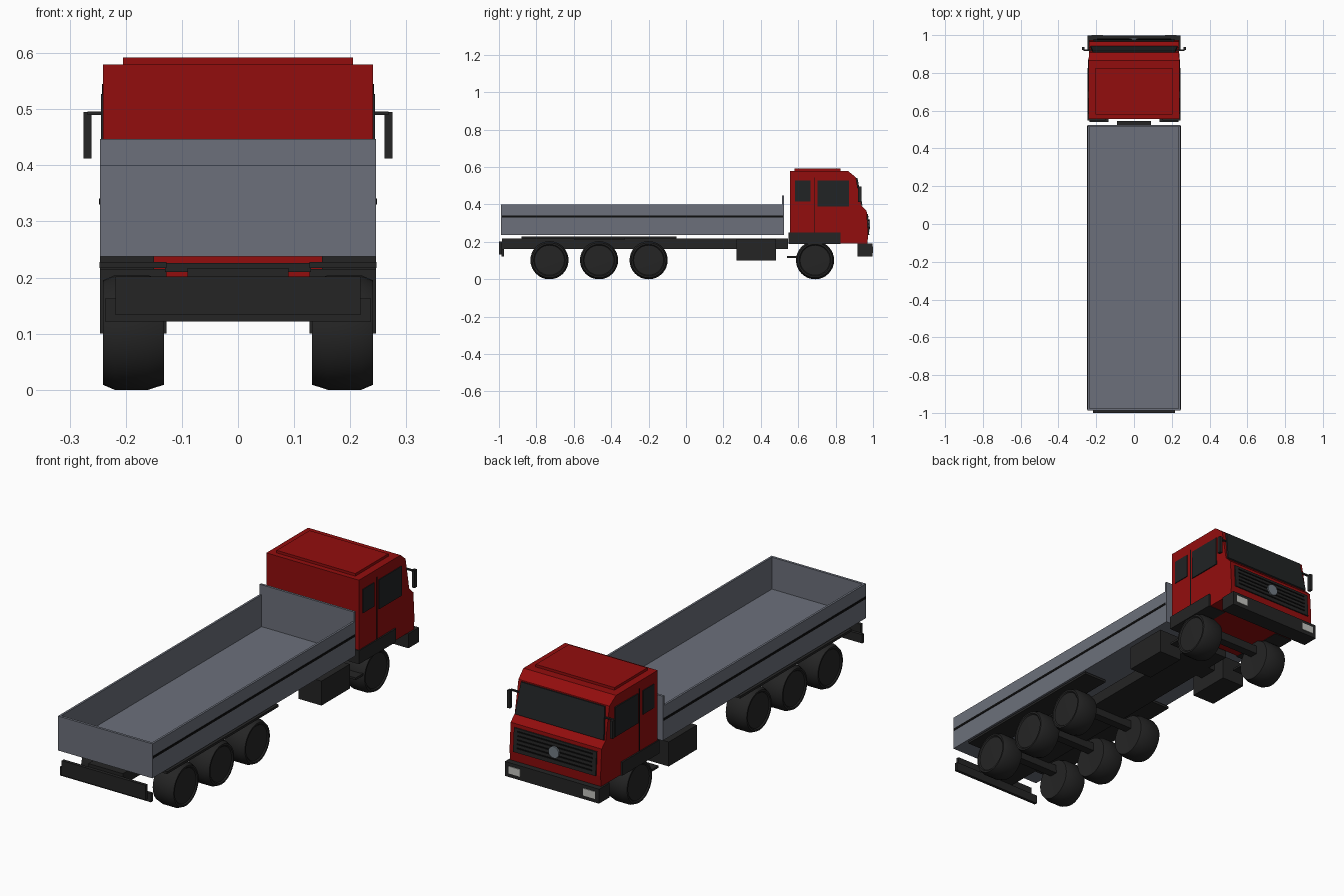
import bpy, bmesh, math
from mathutils import Matrix

if "Cube" in bpy.data.objects:
    bpy.data.objects.remove(bpy.data.objects["Cube"], do_unlink=True)


def material(name, r, g, b):
    m = bpy.data.materials.new(name)
    m.use_nodes = True
    m.diffuse_color = (r, g, b, 1)
    m.node_tree.nodes["Principled BSDF"].inputs["Base Color"].default_value = (r, g, b, 1)
    return m


RED = material("cab red", 0.29, 0.004, 0.004)
GREY = material("bed grey", 0.15, 0.163, 0.198)
BLACK = material("chassis black", 0.018, 0.018, 0.018)
STRIPE = material("trim black", 0.004, 0.004, 0.004)
GLASS = material("dark glass", 0.015, 0.017, 0.018)
LAMP = material("lamp white", 0.55, 0.55, 0.52)
SILVER = material("badge silver", 0.17, 0.2, 0.23)


def finish(name, bm, mat):
    bmesh.ops.recalc_face_normals(bm, faces=bm.faces)
    me = bpy.data.meshes.new(name)
    bm.to_mesh(me)
    bm.free()
    me.materials.append(mat)
    ob = bpy.data.objects.new(name, me)
    bpy.context.collection.objects.link(ob)
    return ob


def box(name, mat, x, y, z, both=False):
    """Box from (low, high) ranges; both=True adds its mirror across x."""
    bm = bmesh.new()
    for s in (1, -1) if both else (1,):
        size = Matrix.Diagonal((x[1] - x[0], y[1] - y[0], z[1] - z[0], 1))
        mid = Matrix.Translation((s * sum(x) / 2, sum(y) / 2, sum(z) / 2))
        bmesh.ops.create_cube(bm, size=1, matrix=mid @ size)
    return finish(name, bm, mat)


def prism(name, mat, profile, half_width):
    """Side profile (y, z) extruded across x; half_width is a function of (y, z)."""
    bm = bmesh.new()
    rings = [[bm.verts.new((s * half_width(y, z), y, z)) for y, z in profile] for s in (-1, 1)]
    n = len(profile)
    for ring in rings:
        bm.faces.new(ring)
    for i in range(n):
        j = (i + 1) % n
        bm.faces.new((rings[0][i], rings[0][j], rings[1][j], rings[1][i]))
    return finish(name, bm, mat)


def wheel_pair(name, y):
    """Turned tyres with rounded shoulders and a shallow recessed rim."""
    profile = [(0.135, 0), (0.132, 0.07), (0.132, 0.093), (0.16, 0.102), (0.22, 0.102),
               (0.241, 0.093), (0.241, 0.085), (0.236, 0.08), (0.24, 0)]
    bm = bmesh.new()
    for s in (1, -1):
        verts = [bm.verts.new((s * x, y, 0.102 + r)) for x, r in profile]
        edges = [bm.edges.new(p) for p in zip(verts, verts[1:])]
        bmesh.ops.spin(bm, geom=verts + edges, cent=(0, y, 0.102), axis=(1, 0, 0),
                       angle=math.tau, steps=32)
    bmesh.ops.remove_doubles(bm, verts=bm.verts, dist=0.0005)
    ob = finish(name, bm, BLACK)
    bpy.ops.object.select_all(action="DESELECT")
    ob.select_set(True)
    bpy.context.view_layer.objects.active = ob
    bpy.ops.object.shade_smooth_by_angle(angle=math.radians(30))


# Load bed
W = 0.246
box("bed_floor", GREY, (-W, W), (-0.985, 0.52), (0.238, 0.25))
box("bed_side_wall", GREY, (W - 0.01, W), (-0.985, 0.52), (0.238, 0.4), True)
box("bed_tailgate", GREY, (-W, W), (-0.988, -0.976), (0.238, 0.4))
box("bed_headboard", GREY, (-W, W), (0.513, 0.524), (0.238, 0.447))
box("bed_side_stripe", STRIPE, (W - 0.001, W + 0.002), (-0.983, 0.518), (0.33, 0.341), True)

# Chassis and running gear
box("chassis_frame", BLACK, (-0.09, 0.09), (-0.985, 0.545), (0.163, 0.217))
box("rear_mudguard", BLACK, (0.127, 0.247), (-0.88, -0.05), (0.217, 0.228), True)
box("side_tank", BLACK, (0.127, 0.246), (0.27, 0.48), (0.1, 0.215), True)
box("tank_bracket", BLACK, (-0.13, 0.13), (0.33, 0.42), (0.165, 0.2))
box("mudguard_bracket", BLACK, (-0.13, 0.13), (-0.6, -0.33), (0.21, 0.226))
box("rear_bumper_plate", BLACK, (-0.218, 0.218), (-1.0, -0.985), (0.133, 0.202))
box("rear_bumper_bar", BLACK, (-0.237, 0.237), (-0.986, -0.972), (0.122, 0.163))
for i, y in enumerate((-0.73, -0.465, -0.2, 0.69)):
    wheel_pair(f"wheel_pair_{i + 1}", y)
    box(f"axle_{i + 1}", BLACK, (-0.14, 0.14), (y - 0.02, y + 0.02), (0.128, 0.168))

# Cab shell
cab = [(0.555, 0.19), (0.97, 0.19), (0.974, 0.24), (0.966, 0.365), (0.935, 0.395),
       (0.908, 0.545), (0.865, 0.58), (0.555, 0.58)]
prism("cab", RED, cab, lambda y, z: 0.241 if y < 0.9 else 0.237)
box("roof_panel", RED, (-0.205, 0.205), (0.58, 0.825), (0.578, 0.592))

# Windscreen and front panel
screen = [(0.934, 0.392), (0.943, 0.396), (0.917, 0.541), (0.908, 0.54)]
prism("windscreen", GLASS, screen, lambda y, z: 0.231 if z < 0.45 else 0.218)
grille = [(0.972, 0.237), (0.98, 0.237), (0.973, 0.348), (0.964, 0.348)]
prism("grille", BLACK, grille, lambda y, z: 0.215)
for i in range(5):
    z = 0.255 + i * 0.019
    y = 0.98 - (z - 0.237) * 0.063
    box(f"grille_slat_{i + 1}", STRIPE, (-0.195, 0.195), (y - 0.003, y + 0.003), (z, z + 0.006))
bm = bmesh.new()
turn = Matrix.Translation((0, 0.981, 0.293)) @ Matrix.Rotation(math.pi / 2, 4, "X")
bmesh.ops.create_cone(bm, cap_ends=True, segments=24, radius1=0.027, radius2=0.027,
                      depth=0.008, matrix=turn)
finish("grille_disc", bm, SILVER)

# Front bumper and lamps
box("front_bumper", BLACK, (-0.245, 0.245), (0.918, 0.997), (0.122, 0.19))
box("headlamp", LAMP, (0.165, 0.225), (0.994, 1.0), (0.14, 0.174), True)

# Cab sides
box("rear_side_window", GLASS, (0.238, 0.244), (0.582, 0.666), (0.415, 0.527), True)
box("door_window", GLASS, (0.238, 0.244), (0.702, 0.872), (0.388, 0.527), True)
box("door_seam", STRIPE, (0.238, 0.242), (0.687, 0.691), (0.25, 0.545), True)
box("front_fender", BLACK, (0.15, 0.246), (0.549, 0.825), (0.188, 0.251), True)
box("cab_step", BLACK, (0.135, 0.235), (0.54, 0.605), (0.114, 0.124), True)

# Mirrors
box("mirror", BLACK, (0.261, 0.275), (0.92, 0.938), (0.412, 0.495), True)
box("mirror_arm", BLACK, (0.225, 0.268), (0.915, 0.925), (0.49, 0.496), True)
